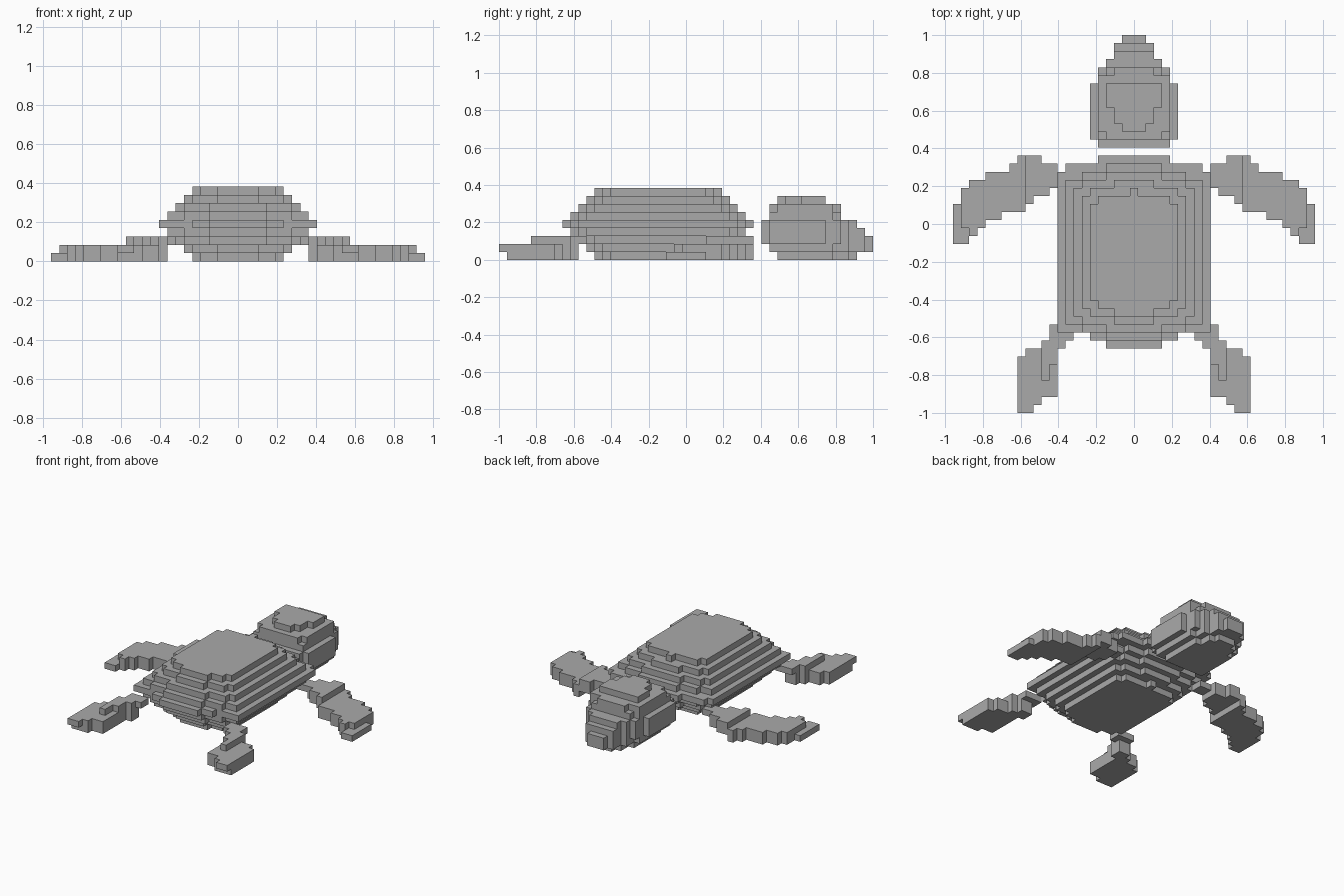
import bpy, bmesh

if "Cube" in bpy.data.objects:
    bpy.data.objects.remove(bpy.data.objects["Cube"])

V = 2 / 47  # edge length of one block

grey = bpy.data.materials.new("grey")
grey.diffuse_color = (0.4, 0.4, 0.4, 1)
grey.use_nodes = True
grey.node_tree.nodes["Principled BSDF"].inputs["Base Color"].default_value = grey.diffuse_color


def block(x0, x1, y0, y1, z0, z1):
    """Cells of a box; x and y are half-block edges, z whole blocks."""
    r = lambda a, b: range(round(a + .5), round(b + .5))
    return {(i, j, k) for i in r(x0, x1) for j in r(y0, y1) for k in range(z0, z1)}


def build(name, cells):
    """Mesh only the outer faces of a set of cells."""
    bm = bmesh.new()
    verts = {}

    def vert(p):
        if p not in verts:
            verts[p] = bm.verts.new(((p[0] - .5) * V, (p[1] - .5) * V, p[2] * V))
        return verts[p]

    for c in sorted(cells):
        for ax in range(3):
            for s in (0, 1):
                n = list(c)
                n[ax] += 2 * s - 1
                if tuple(n) in cells:
                    continue
                u, w = (ax + 1) % 3, (ax + 2) % 3
                quad = []
                for du, dw in ((0, 0), (1, 0), (1, 1), (0, 1)):
                    p = list(c)
                    p[ax] += s
                    p[u] += du
                    p[w] += dw
                    quad.append(vert(tuple(p)))
                bm.faces.new(quad if s else quad[::-1])
    me = bpy.data.meshes.new(name)
    bm.to_mesh(me)
    bm.free()
    me.materials.append(grey)
    ob = bpy.data.objects.new(name, me)
    bpy.context.collection.objects.link(ob)


def layers(table):
    """Table of z level -> list of (half width, y0, y1)."""
    cells = set()
    for z, rows in table.items():
        for h, y0, y1 in rows:
            cells |= block(-h, h, y0, y1, z, z + 1)
    return cells


# Shell: stepped dome, mirrored above and below its rim
rings = [
    [(4.5, -14.5, 8.5), (3.5, -15.5, 8.5), (5.5, -14.5, 7.5), (8.5, -13.5, 7.5), (9.5, -13.5, 6.5)],
    [(3.5, -14.5, 7.5), (6.5, -13.5, 6.5), (8.5, -12.5, 5.5)],
    [(3.5, -13.5, 6.5), (6.5, -12.5, 5.5), (7.5, -11.5, 4.5)],
    [(2.5, -12.5, 5.5), (5.5, -11.5, 4.5), (6.5, -10.5, 3.5)],
    [(.5, -10.5, 4.5), (2.5, -11.5, 3.5), (4.5, -10.5, 3.5), (5.5, -9.5, 2.5)],
]
shell = {4: rings[0]}
for i in range(1, 5):
    shell[4 + i] = shell[4 - i] = rings[i]
build("shell", layers(shell))

# Head with cheeks and beak
build("head", layers({
    0: [(3.5, 11.5, 18.5), (2.5, 11.5, 20.5), (1.5, 11.5, 21.5)],
    1: [(4.5, 10.5, 18.5), (3.5, 10.5, 20.5), (2.5, 10.5, 22.5), (1.5, 10.5, 23.5)],
    2: [(5.5, 10.5, 17.5), (4.5, 9.5, 19.5), (3.5, 9.5, 20.5), (2.5, 9.5, 22.5), (1.5, 9.5, 23.5)],
    3: [(5.5, 10.5, 17.5), (4.5, 9.5, 19.5), (3.5, 9.5, 20.5), (2.5, 9.5, 22.5)],
    4: [(5.5, 10.5, 17.5), (4.5, 9.5, 19.5), (3.5, 9.5, 20.5), (2.5, 9.5, 21.5)],
    5: [(4.5, 10.5, 18.5), (3.5, 10.5, 19.5)],
    6: [(4.5, 11.5, 18.5), (3.5, 10.5, 18.5), (2.5, 10.5, 19.5)],
    7: [(3.5, 14.5, 17.5), (2.5, 12.5, 17.5), (1.5, 11.5, 17.5)],
}))

# Flippers: one (y0, y1) span per column, going outward
front = [(4.5, 7.5), (3.5, 7.5), (3.5, 8.5), (2.5, 8.5), (1.5, 8.5), (1.5, 7.5), (1.5, 6.5),
         (.5, 6.5), (.5, 6.5), (-.5, 5.5), (-1.5, 5.5), (-2.5, 4.5), (-2.5, 2.5)]
front_cells = set()
for i, (y0, y1) in enumerate(front):
    x = 9.5 + i
    z0, z1 = (1, 3) if i < 4 else (0, 2)
    if i == 12:
        z1 = 1
    front_cells |= block(x, x + 1, y0, y1, z0, z1)
# lower outer tip, and the stub under the shell rim
front_cells -= block(20.5, 21.5, -2.5, -.5, 1, 2)
front_cells |= block(7.5, 9.5, 4.5, 6.5, 2, 3)

rear = [(-14.5, -12.5), (-15.5, -12.5), (-21.5, -12.5), (-21.5, -14.5),
        (-22.5, -15.5), (-23.5, -15.5), (-23.5, -16.5)]
rear_cells = set()
for i, (y0, y1) in enumerate(rear):
    x = 7.5 + i
    rear_cells |= block(x, x + 1, y0, y1, 0 if i else 2, 2 if i else 3)
    if i < 4:
        rear_cells |= block(x, x + 1, max(y0, -19.5 if i == 3 else -17.5), y1, 2, 3)
rear_cells -= block(7.5, 14.5, -13.5, -12.5, 0, 2)   # raised root
rear_cells -= block(7.5, 14.5, -23.5, -22.5, 0, 1)   # lifted tip

for name, cells in (("front_flipper", front_cells), ("rear_flipper", rear_cells)):
    build(name + "_right", cells)
    build(name + "_left", {(-i, j, k) for i, j, k in cells})
